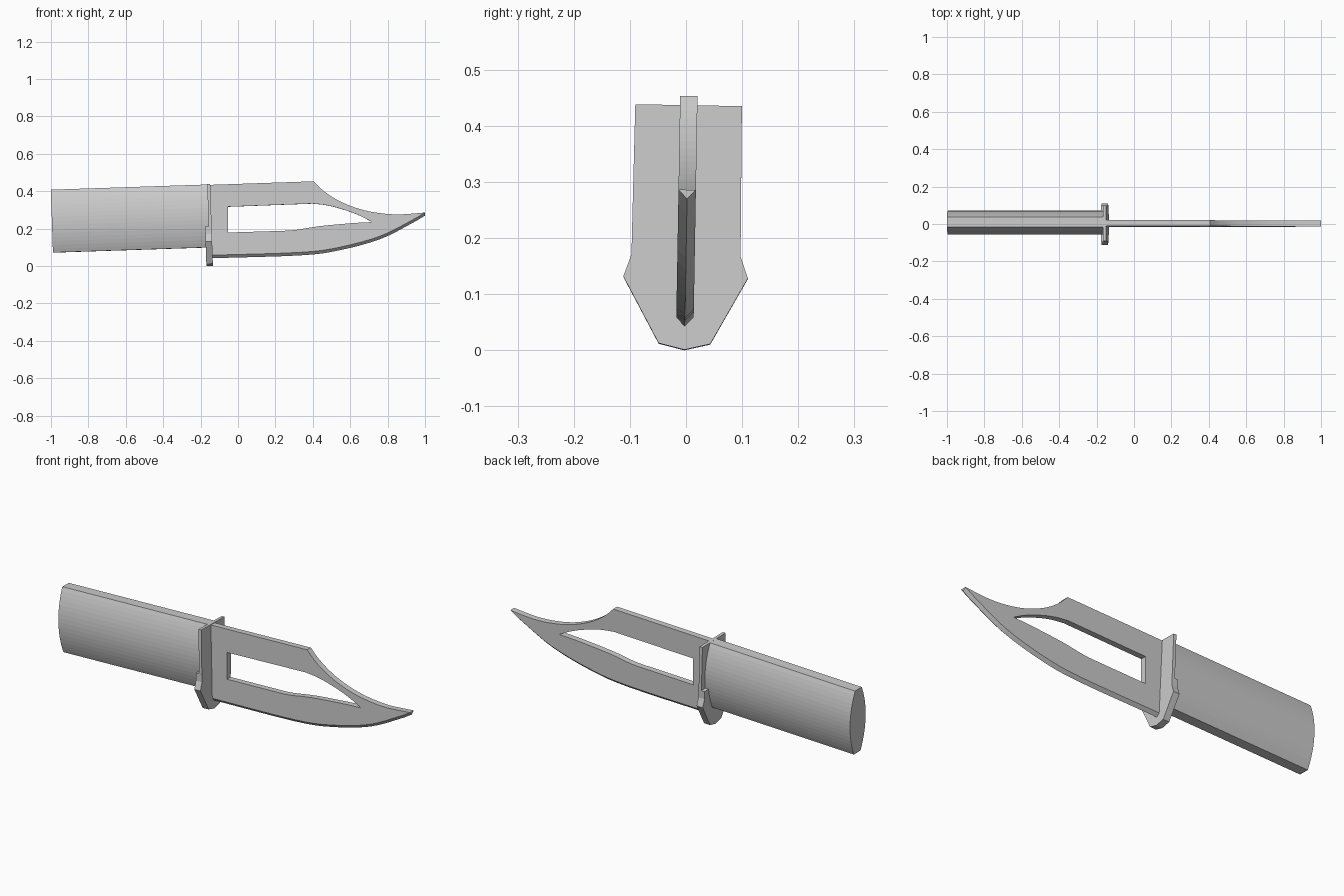
import bpy, bmesh, math
from mathutils import Matrix, Vector

cube = bpy.data.objects.get("Cube")
if cube:
    bpy.data.objects.remove(cube, do_unlink=True)

PITCH = math.radians(-1.9)
ROLL = math.radians(-1.0)


def finish(name, bm, origin, pitch=PITCH):
    """Tilt the part, move it to its origin and link it."""
    bmesh.ops.recalc_face_normals(bm, faces=bm.faces)
    tilt = Matrix.Rotation(pitch, 4, 'Y') @ Matrix.Rotation(ROLL, 4, 'X')
    bm.transform(Matrix.Translation(origin) @ tilt)
    mesh = bpy.data.meshes.new(name)
    bm.to_mesh(mesh)
    bm.free()
    obj = bpy.data.objects.new(name, mesh)
    bpy.context.collection.objects.link(obj)
    return obj


def prism(name, half, x0, x1, origin):
    """Mirror a half profile (y, z) across y = 0 and extrude it along x."""
    profile = half + [(-y, z) for y, z in reversed(half) if y > 0]
    bm = bmesh.new()
    face = bm.faces.new([bm.verts.new((x0, y, z)) for y, z in profile])
    ext = bmesh.ops.extrude_face_region(bm, geom=[face])["geom"]
    verts = [g for g in ext if isinstance(g, bmesh.types.BMVert)]
    bmesh.ops.translate(bm, verts=verts, vec=(x1 - x0, 0, 0))
    return finish(name, bm, origin)


def smooth_path(points, steps=4):
    """Catmull-Rom curve through the points."""
    p = [Vector(q) for q in points]
    p = [2 * p[0] - p[1]] + p + [2 * p[-1] - p[-2]]
    out = []
    for a, b, c, d in zip(p, p[1:], p[2:], p[3:]):
        for i in range(steps):
            t = i / steps
            out.append(0.5 * (2 * b + (c - a) * t + (2 * a - 5 * b + 4 * c - d) * t ** 2
                              + (3 * b - a - 3 * c + d) * t ** 3))
    return out + [p[-2]]


# Handle: bulged sides between narrow flat top and bottom
HALF_H, FLAT, BULGE, SEGS = 0.168, 0.027, 0.037, 16
radius = (HALF_H ** 2 + BULGE ** 2) / (2 * BULGE)
sweep = math.asin(HALF_H / radius)
arc = []
for i in range(SEGS + 1):
    a = sweep * (2 * i / SEGS - 1)
    arc.append((FLAT + BULGE - radius + radius * math.cos(a), radius * math.sin(a)))
prism("handle", arc, 0, 0.84, (-0.995, 0.007, 0.24))

# Guard: thin upper plate, thicker flared lower part
GUARD = (-0.134, -0.003, 0)
prism("guard_upper_plate", [(0.097, 0.2), (0.095, 0.437)], -0.016, 0, GUARD)
prism("guard_lower_flare", [(0, 0.001), (0.046, 0.012), (0.111, 0.13), (0.097, 0.17),
                            (0.097, 0.21)], -0.035, 0, GUARD)

# Blade outline in (x, z), split into spine and belly
MID_Z, THICK, EDGE = 0.22, 0.0155, 0.016
clip = smooth_path([(0.405, 0.453), (0.46, 0.4), (0.543, 0.347), (0.65, 0.305),
                    (0.757, 0.283), (0.865, 0.276), (1.0, 0.286)])
belly = smooth_path([(1.0, 0.286), (0.93, 0.245), (0.76, 0.16), (0.54, 0.1),
                     (0.33, 0.073), (-0.14, 0.058)])
spine = [Vector((-0.15, 0.434))] + clip
outer = spine + belly[1:]

# Opening through the blade
upper = smooth_path([(0.4, 0.334), (0.48, 0.324), (0.57, 0.3), (0.65, 0.27), (0.718, 0.235)])
lower = smooth_path([(0.718, 0.235), (0.62, 0.23), (0.435, 0.213), (0.3, 0.192), (0.2, 0.187)])
hole = [Vector((-0.053, 0.317))] + upper + lower[1:] + [Vector((-0.053, 0.179))]

bm = bmesh.new()
sides = []
for y in (-THICK, THICK):
    loops, edges = [], []
    for path in (outer, hole):
        vs = [bm.verts.new((p.x, y, p.y - MID_Z)) for p in path]
        edges += [bm.edges.new((a, b)) for a, b in zip(vs, vs[1:] + vs[:1])]
        loops.append(vs)
    bmesh.ops.triangle_fill(bm, edges=edges, use_beauty=True)
    sides.append(loops)
(front, front_hole), (back, back_hole) = sides


def wall(a, b):
    for i in range(len(a) - 1):
        bm.faces.new((a[i], a[i + 1], b[i + 1], b[i]))


# Walls along the spine, heel and opening
tip = len(spine) - 1
wall(front[:tip + 1], back[:tip + 1])
wall([front[-1], front[0]], [back[-1], back[0]])
wall(front_hole + front_hole[:1], back_hole + back_hole[:1])

# Ground cutting edge along the belly, closed at tip and heel
ridge = [bm.verts.new((p.x, 0, p.y - EDGE - MID_Z)) for p in belly]
for side in (front, back):
    wall(side[tip:], ridge)
    
for i, r in ((tip, ridge[0]), (-1, ridge[-1])):
    bm.faces.new((front[i], back[i], r))
finish("blade", bm, (0, 0.001, MID_Z), 0)
